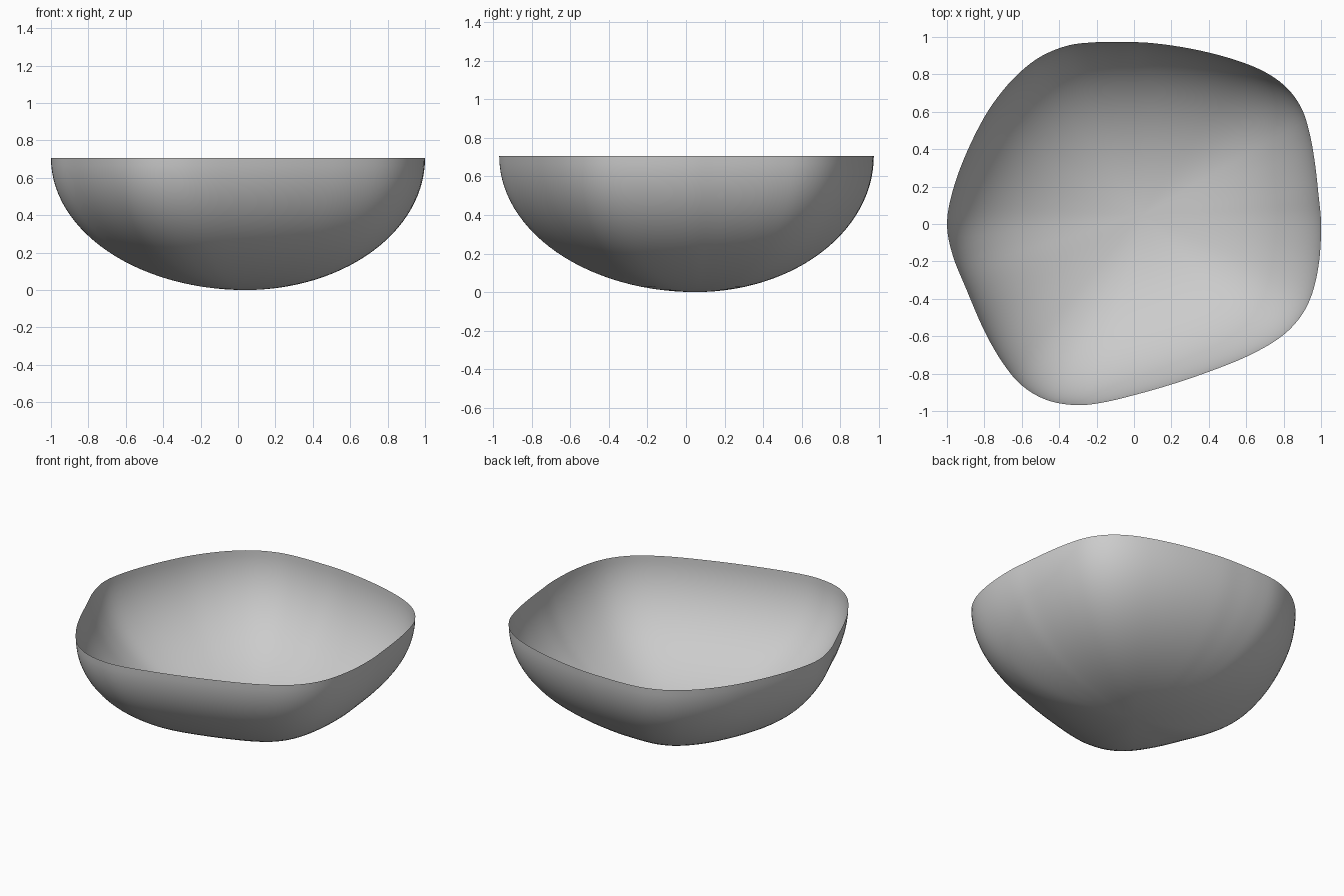
import bpy, bmesh, math
from mathutils import Vector

if "Cube" in bpy.data.objects:
    bpy.data.objects.remove(bpy.data.objects["Cube"])

HEIGHT = 0.705
CENTRE = Vector((0.04, 0.05))
RINGS, STEPS = 28, 4

# rim outline, clockwise seen from above
RIM = [(1, 0), (.99, -.2), (.95, -.38), (.88, -.51), (.77, -.615), (.6, -.71),
       (.4, -.79), (.2, -.858), (0, -.915), (-.18, -.957), (-.32, -.968),
       (-.47, -.94), (-.6, -.863), (-.7, -.745), (-.8, -.572), (-.9, -.34),
       (-.97, -.165), (-1, 0), (-.97, .175), (-.9, .37), (-.8, .572),
       (-.7, .715), (-.6, .82), (-.49, .9), (-.35, .955), (-.2, .972),
       (-.05, .973), (.1, .967), (.3, .938), (.5, .89), (.68, .823),
       (.81, .735), (.895, .62), (.94, .48), (.968, .32), (.987, .15)]


def closed_spline(points, steps):
    """Smooth closed curve through the points."""
    pts = [Vector(p) for p in points]
    n, out = len(pts), []
    for i in range(n):
        a, b, c, d = (pts[(i + k) % n] for k in (-1, 0, 1, 2))
        for s in range(steps):
            t = s / steps
            out.append(0.5 * (2 * b + (c - a) * t + (2 * a - 5 * b + 4 * c - d) * t ** 2
                              + (3 * b - a - 3 * c + d) * t ** 3))
    return out


# bowl: the rim shrinks to the bottom point along a quarter ellipse
outline = closed_spline(RIM, STEPS)
bm = bmesh.new()
bottom = bm.verts.new((CENTRE.x, CENTRE.y, 0))
rings = []
for i in range(1, RINGS + 1):
    a = math.pi / 2 * i / RINGS
    z = HEIGHT * (1 - math.cos(a))
    rings.append([bm.verts.new((*CENTRE.lerp(p, math.sin(a)), z)) for p in outline])
n = len(outline)
for j in range(n):
    k = (j + 1) % n
    bm.faces.new((bottom, rings[0][j], rings[0][k]))
    for lo, hi in zip(rings, rings[1:]):
        bm.faces.new((lo[j], hi[j], hi[k], lo[k]))
bmesh.ops.recalc_face_normals(bm, faces=bm.faces)
for f in bm.faces:
    f.smooth = True
mesh = bpy.data.meshes.new("bowl")
bm.to_mesh(mesh)
bm.free()
bpy.context.collection.objects.link(bpy.data.objects.new("bowl", mesh))
